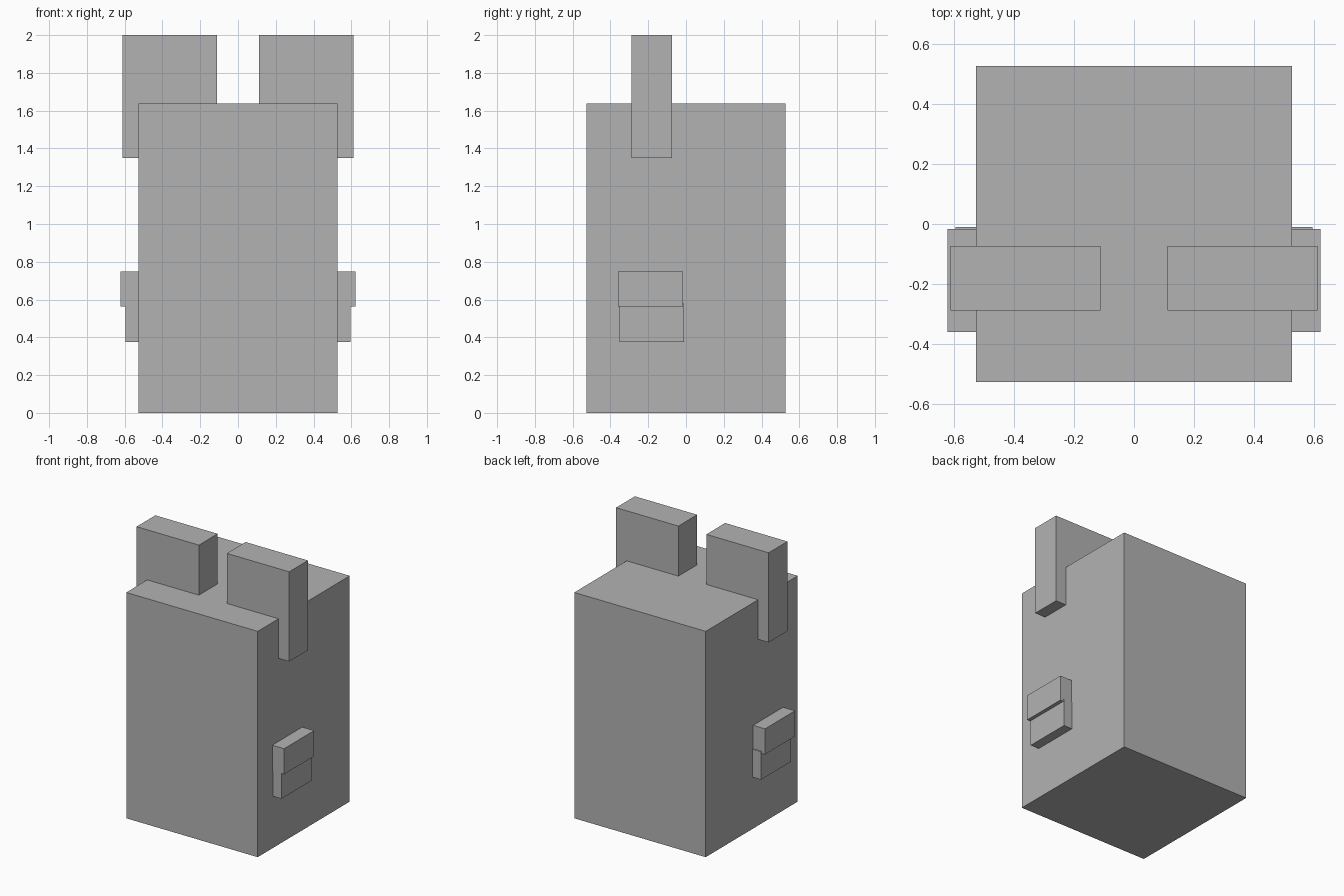
import bpy
from mathutils import Vector

cube = bpy.data.objects.get("Cube")
if cube:
    bpy.data.objects.remove(cube, do_unlink=True)

# One plain grey for the whole model
grey = bpy.data.materials.new("plain_grey")
grey.use_nodes = True
colour = (0.45, 0.45, 0.45, 1.0)
grey.diffuse_color = colour
grey.node_tree.nodes["Principled BSDF"].inputs["Base Color"].default_value = colour


def box(name, low, high):
    """Add a box spanning two opposite corners."""
    low, high = Vector(low), Vector(high)
    bpy.ops.mesh.primitive_cube_add(size=1, location=(low + high) / 2)
    part = bpy.context.object
    part.name = name
    part.scale = high - low
    bpy.ops.object.transform_apply(location=False, rotation=False, scale=True)
    part.data.materials.append(grey)
    return part


def mirrored_pair(name, low, high):
    """Add a box on the left (+x) and its mirror image on the right."""
    box("left_" + name, low, high)
    box("right_" + name, (-high[0], low[1], low[2]), (-low[0], high[1], high[2]))


# Block body
box("body", (-0.527, -0.527, 0), (0.527, 0.527, 1.637))

# Upright ears set into the top corners
mirrored_pair("ear", (0.112, -0.288, 1.35), (0.612, -0.073, 2.0))

# Stepped arms on the sides
mirrored_pair("upper_arm", (0.42, -0.36, 0.562), (0.622, -0.016, 0.748))
mirrored_pair("lower_arm", (0.42, -0.353, 0.375), (0.596, -0.01, 0.578))
